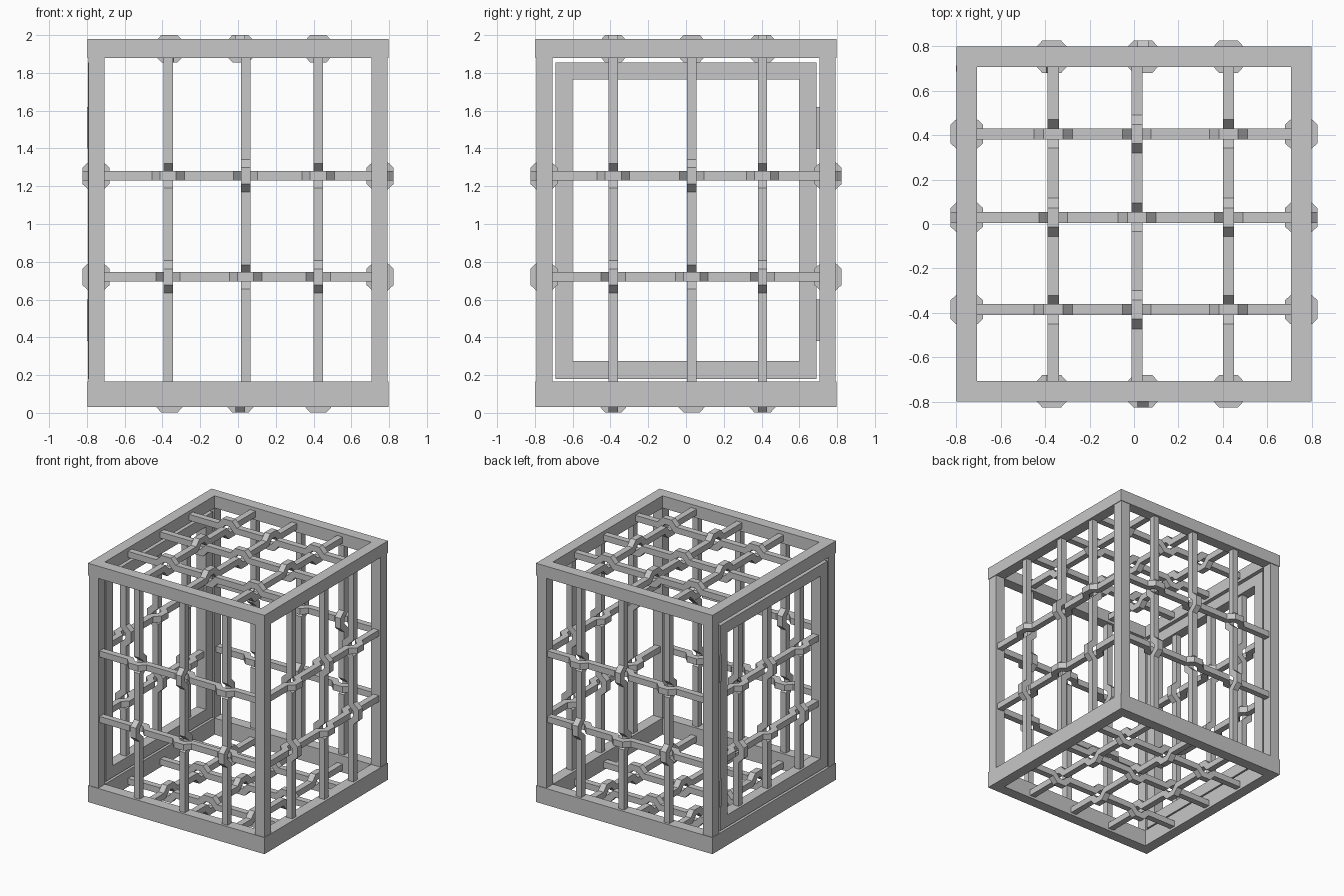
import bpy
import bmesh
from mathutils import Vector

old = bpy.data.objects.get("Cube")
if old:
    bpy.data.objects.remove(old, do_unlink=True)

metal = bpy.data.materials.new("grey_metal")
metal.use_nodes = True
GREY = (0.57, 0.57, 0.57, 1)
metal.diffuse_color = GREY
metal.node_tree.nodes["Principled BSDF"].inputs["Base Color"].default_value = GREY

X, Y, Z = Vector((1, 0, 0)), Vector((0, 1, 0)), Vector((0, 0, 1))
HALF = 0.025    # half thickness of a bar
BEND = 0.047    # how far a bar steps aside at a crossing


def finish(name, bm):
    bmesh.ops.recalc_face_normals(bm, faces=bm.faces)
    mesh = bpy.data.meshes.new(name)
    bm.to_mesh(mesh)
    bm.free()
    mesh.materials.append(metal)
    obj = bpy.data.objects.new(name, mesh)
    bpy.context.collection.objects.link(obj)


def box(name, x, y, z):
    bm = bmesh.new()
    bmesh.ops.create_cube(bm, size=1)
    for v in bm.verts:
        v.co = Vector([(a + b) / 2 + c * (b - a) for c, (a, b) in zip(v.co, (x, y, z))])
    finish(name, bm)


def woven_bar(bm, origin, along, across, out, span, crossings):
    """Square bar along one axis, stepping in or out at each crossing."""
    path = [(span[0], 0)]
    for pos, side in crossings:
        path += [(pos - 0.075, 0), (pos - 0.032, side * BEND),
                 (pos + 0.032, side * BEND), (pos + 0.075, 0)]
    path = [Vector(p) for p in path + [(span[1], 0)]]
    rings = []
    for i, p in enumerate(path):
        before = (p - path[max(i - 1, 0)]).normalized()
        after = (path[min(i + 1, len(path) - 1)] - p).normalized()
        tangent = (before + after).normalized()
        reach = HALF / max(tangent.dot(after if after.length else before), 0.5)
        normal = Vector((-tangent.y, tangent.x)) * reach
        ring = []
        for s, w in ((-1, -1), (1, -1), (1, 1), (-1, 1)):
            q = p + normal * s
            ring.append(bm.verts.new(origin + along * q.x + out * q.y + across * w * HALF))
        rings.append(ring)
    for a, b in zip(rings, rings[1:]):
        for k in range(4):
            n = (k + 1) % 4
            bm.faces.new((a[k], a[n], b[n], b[k]))
    bm.faces.new(rings[0])
    bm.faces.new(rings[-1][::-1])


def grille(name, centre, u, v, out, us, vs, u_span, v_span):
    """Bars along u and v that weave over and under each other."""
    bm = bmesh.new()
    side = lambda i, j: 1 if (i + j) % 2 == 0 else -1
    for j, b in enumerate(vs):
        hits = [(a, side(i, j)) for i, a in enumerate(us)]
        woven_bar(bm, centre + v * b, u, v, out, u_span, hits)
    for i, a in enumerate(us):
        hits = sorted((b, -side(i, j)) for j, b in enumerate(vs))
        woven_bar(bm, centre + u * a, v, u, out, v_span, hits)
    finish(name, bm)


# Outer frame: rings at the bottom and top, four corner posts
EDGE, INNER = 0.797, 0.707
for level, z in (("bottom", (0.03, 0.165)), ("top", (1.88, 1.98))):
    for side, s in (("front", -1), ("back", 1)):
        box(f"{level}_{side}_beam", (-EDGE, EDGE), sorted((s * INNER, s * EDGE)), z)
    for side, s in (("right", -1), ("left", 1)):
        box(f"{level}_{side}_beam", sorted((s * INNER, s * EDGE)), (-INNER, INNER), z)
for px, sx in (("right", -1), ("left", 1)):
    for py, sy in (("front", -1), ("back", 1)):
        box(f"{py}_{px}_post", sorted((sx * INNER, sx * 0.792)),
            sorted((sy * INNER, sy * 0.792)), (0.165, 1.88))

# Door frame set inside the right opening, with two hinges
DOOR_X = (-0.794, -0.71)
for side, s in (("front", -1), ("back", 1)):
    box(f"door_{side}_stile", DOOR_X, sorted((s * 0.6, s * 0.692)), (0.18, 1.855))
box("door_bottom_rail", DOOR_X, (-0.6, 0.6), (0.18, 0.275))
box("door_top_rail", DOOR_X, (-0.6, 0.6), (1.765, 1.855))
for name, z in (("lower", 0.49), ("upper", 1.51)):
    box(f"{name}_hinge", (-0.8, -0.74), (0.685, 0.712), (z - 0.11, z + 0.11))

# Woven grilles on all six sides
LEVELS = (1.255, 0.72)
WIDE = (-0.37, 0.04, 0.425)
DEEP = (-0.385, 0.03, 0.405)
ROOF = (-0.363, 0.013, 0.425)
SPAN, TALL = (-0.72, 0.72), (0.15, 1.89)
MID = 0.752
grille("front_grille", Y * -MID, X, Z, -Y, WIDE, LEVELS, SPAN, TALL)
grille("back_grille", Y * MID, X, Z, Y, WIDE, LEVELS, SPAN, TALL)
grille("left_grille", X * MID, Y, Z, X, DEEP, LEVELS, SPAN, TALL)
grille("door_grille", X * -MID, Y, Z, -X, DEEP, LEVELS, (-0.62, 0.62), (0.26, 1.78))
grille("top_grille", Z * 1.928, X, Y, Z, ROOF, DEEP, SPAN, SPAN)
grille("bottom_grille", Z * 0.074, X, Y, -Z, ROOF, DEEP, SPAN, SPAN)
